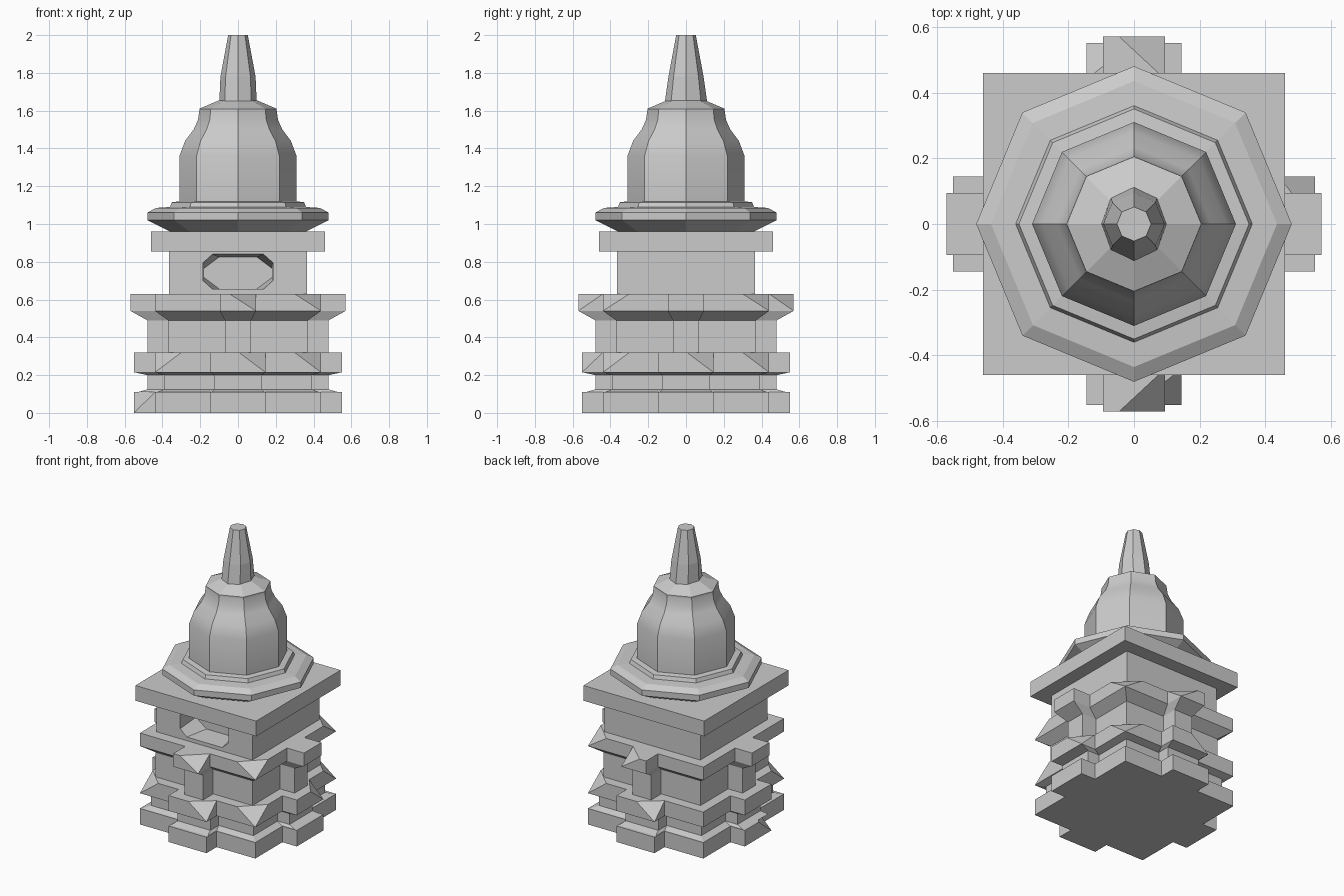
import bpy, bmesh, math
from mathutils import Vector

cube = bpy.data.objects.get("Cube")
if cube:
    bpy.data.objects.remove(cube)

stone = bpy.data.materials.new("grey_stone")
stone.use_nodes = True
stone.diffuse_color = (0.6, 0.6, 0.6, 1)
stone.node_tree.nodes["Principled BSDF"].inputs["Base Color"].default_value = (0.6, 0.6, 0.6, 1)


def loft(name, rings, smooth=False):
    """Skin matching closed rings, cap both ends and weld doubled points."""
    bm = bmesh.new()
    rows = [[bm.verts.new(p) for p in ring] for ring in rings]
    n = len(rows[0])
    for low, high in zip(rows, rows[1:]):
        for i in range(n):
            j = (i + 1) % n
            bm.faces.new((low[i], low[j], high[j], high[i]))
    bm.faces.new(rows[0][::-1])
    bm.faces.new(rows[-1])
    bmesh.ops.remove_doubles(bm, verts=bm.verts, dist=0.0005)
    bmesh.ops.recalc_face_normals(bm, faces=bm.faces)
    mesh = bpy.data.meshes.new(name)
    bm.to_mesh(mesh)
    bm.free()
    mesh.materials.append(stone)
    obj = bpy.data.objects.new(name, mesh)
    bpy.context.collection.objects.link(obj)
    if smooth:
        bpy.ops.object.select_all(action="DESELECT")
        obj.select_set(True)
        bpy.context.view_layer.objects.active = obj
        bpy.ops.object.shade_smooth_by_angle(angle=math.radians(35))
    return obj


def cross_ring(z, half, arm, reach, cuts=(), depth=0.0):
    """Square with a projecting arm per side; cut corners become two points."""
    pts, keys = [], []
    for side in range(4):
        quarter = [(half, -arm), (reach, -arm), (reach, arm), (half, arm), (half, half)]
        for k, (x, y) in enumerate(quarter):
            for _ in range(side):
                x, y = -y, x
            pts.append(Vector((x, y, z)))
            keys.append((side, k))
    ring = []
    for i, p in enumerate(pts):
        if keys[i] in cuts:
            for q in (pts[i - 1], pts[(i + 1) % len(pts)]):
                step = q - p
                ring.append(p + step.normalized() * min(depth, step.length))
        else:
            ring.append(p)
    return ring


def tier(name, levels, cuts=()):
    """Stack of cross plans; chipped corners slope back at the top level."""
    rings = [cross_ring(*lv, cuts, 0.14 if lv is levels[-1] else 0.0) for lv in levels]
    loft(name, rings)


# Stepped base: corners are given as (side, corner), sides +x, +y, -x, -y
tier("plinth", [(0, .44, .145, .55), (.11, .44, .145, .55)], {(2, 2)})
tier("lower_neck", [(.11, .43, .14, .53), (.125, .39, .125, .48),
                    (.2, .39, .125, .48), (.215, .44, .145, .55)])
tier("middle_moulding", [(.215, .44, .145, .55), (.32, .44, .145, .55)],
     {(3, 2), (3, 4), (0, 2), (0, 4), (2, 4), (1, 2)})
tier("upper_neck", [(.32, .37, .07, .48), (.49, .37, .07, .48)])
tier("upper_moulding", [(.49, .37, .07, .48), (.54, .44, .095, .57), (.63, .44, .095, .57)],
     {(3, 2), (3, 4), (0, 4), (1, 1)})


def panel_ring(y, w, low, high, cx=0.0, cz=0.0):
    """Upright rectangle with chamfered corners."""
    return [(-w + cx, y, low), (w - cx, y, low), (w, y, low + cz), (w, y, high - cz),
            (w - cx, y, high), (-w + cx, y, high), (-w, y, high - cz), (-w, y, low + cz)]


# Chamber with a niche sunk into the front
loft("chamber", [panel_ring(.365, .365, .63, .855), panel_ring(-.365, .365, .63, .855),
                 panel_ring(-.365, .185, .655, .84, .05, .045),
                 panel_ring(-.2, .18, .657, .825, .08, .06)])
loft("roof_slab", [panel_ring(.46, .46, .855, .96), panel_ring(-.46, .46, .855, .96)])


def octagon(r, z, stretch=1.0):
    return [(r * math.cos(i * math.pi / 4), stretch * r * math.sin(i * math.pi / 4), z)
            for i in range(8)]


# Eight-sided upper parts
loft("dome_rim", [octagon(*p) for p in
                  [(.36, .96), (.48, 1.02), (.48, 1.06), (.435, 1.085), (.36, 1.09), (.35, 1.115), (.31, 1.12)]])
loft("dome", [octagon(*p) for p in
              [(.31, 1.1), (.31, 1.36), (.28, 1.44), (.235, 1.5), (.212, 1.55), (.205, 1.6)]], True)
loft("dome_cap", [octagon(*p) for p in [(.205, 1.59), (.205, 1.61), (.1, 1.655)]])
loft("spire", [octagon(*p) for p in [(.1, 1.625, 1.15), (.093, 1.78, 1), (.052, 2)]])
